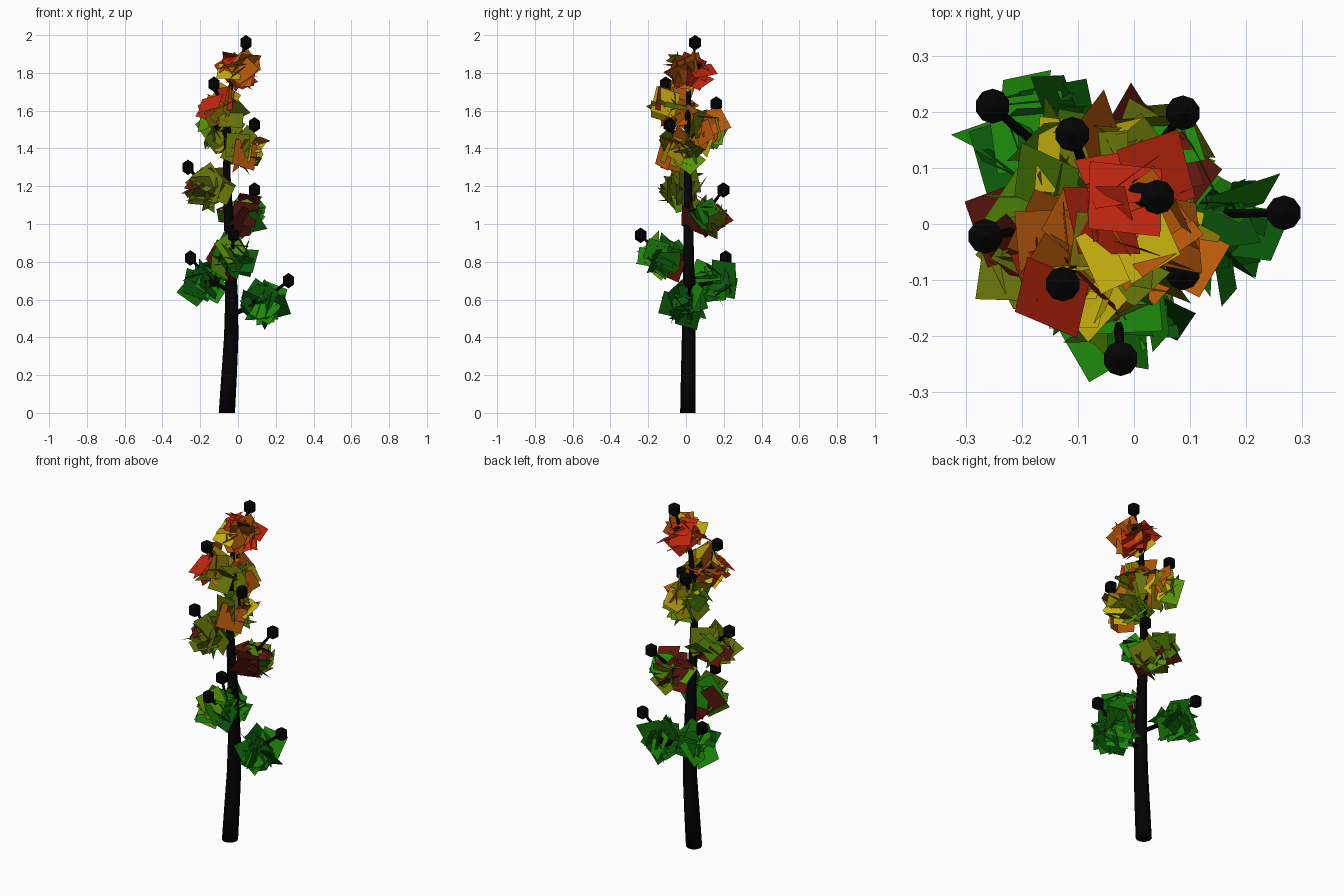
import bpy, bmesh, math, random
from mathutils import Vector, Matrix

if "Cube" in bpy.data.objects:
    bpy.data.objects.remove(bpy.data.objects["Cube"])

random.seed(5)


def material(name, rgb):
    m = bpy.data.materials.new(name)
    m.diffuse_color = (*rgb, 1)
    m.use_nodes = True
    m.node_tree.nodes["Principled BSDF"].inputs["Base Color"].default_value = m.diffuse_color
    return m


BARK = material("bark", (0.001, 0.001, 0.001))
LEAF = {
    "deep": material("deep_green", (0.003, 0.1, 0.003)),
    "green": material("green", (0.012, 0.25, 0.003)),
    "lime": material("lime", (0.1, 0.3, 0.002)),
    "olive": material("olive", (0.13, 0.17, 0.002)),
    "wine": material("wine", (0.11, 0.008, 0.004)),
    "yellow": material("yellow", (0.55, 0.42, 0.004)),
    "orange": material("orange", (0.48, 0.1, 0.003)),
    "red": material("red", (0.55, 0.02, 0.004)),
}


def add_object(name, bm, mats):
    me = bpy.data.meshes.new(name)
    bm.to_mesh(me)
    bm.free()
    for m in mats:
        me.materials.append(m)
    ob = bpy.data.objects.new(name, me)
    bpy.context.collection.objects.link(ob)
    return ob


def tube(bm, path, radii, sides):
    """Capped tube through the path with a radius at each point."""
    pts = [Vector(p) for p in path]
    rings = []
    for i, p in enumerate(pts):
        d = pts[min(i + 1, len(pts) - 1)] - pts[max(i - 1, 0)]
        if abs(d.z) > 0.9 * d.length and i == 0:
            d = Vector((0, 0, 1))
        q = Vector((0, 0, 1)).rotation_difference(d.normalized())
        rings.append([bm.verts.new(p + q @ Vector((radii[i] * math.cos(a), radii[i] * math.sin(a), 0)))
                      for a in (2 * math.pi * k / sides for k in range(sides))])
    for a, b in zip(rings, rings[1:]):
        for k in range(sides):
            j = (k + 1) % sides
            bm.faces.new((a[k], a[j], b[j], b[k]))
    bm.faces.new(rings[0][::-1])
    bm.faces.new(rings[-1])


def ball(bm, loc, rx, rz, rings):
    mat = Matrix.Translation(loc) @ Matrix.Diagonal((rx, rx, rz, 1))
    bmesh.ops.create_uvsphere(bm, u_segments=10, v_segments=rings, radius=1, matrix=mat)


# trunk
TRUNK = [(-0.059, 0.01, 0), (-0.047, 0.012, 0.2), (-0.036, 0.014, 0.4), (-0.034, 0.015, 0.6),
         (-0.043, 0.014, 0.9), (-0.06, 0.01, 1.25), (-0.055, 0.008, 1.5), (-0.04, 0.015, 1.72),
         (-0.01, 0.04, 1.84)]
bm = bmesh.new()
tube(bm, TRUNK, [0.043, 0.041, 0.038, 0.034, 0.028, 0.021, 0.017, 0.013, 0.01], 10)
trunk = add_object("trunk", bm, [BARK])
trunk.data.shade_smooth()


def trunk_at(z):
    for a, b in zip(TRUNK, TRUNK[1:]):
        if a[2] <= z <= b[2]:
            return Vector(a).lerp(Vector(b), (z - a[2]) / (b[2] - a[2]))
    return Vector(TRUNK[-1])


# branches: tip bud, foliage centre, leaf colours
BRANCHES = [
    ((0.267, 0.02, 0.70), (0.14, 0.005, 0.57), "deep deep deep green"),
    ((-0.252, 0.21, 0.82), (-0.165, 0.145, 0.69), "deep green green deep"),
    ((-0.024, -0.24, 0.94), (-0.03, -0.125, 0.82), "green green lime deep wine"),
    ((0.087, 0.198, 1.18), (0.025, 0.11, 1.05), "wine olive lime green wine"),
    ((-0.265, -0.022, 1.30), (-0.165, -0.02, 1.185), "olive lime olive olive wine"),
    ((0.087, -0.087, 1.525), (0.025, -0.04, 1.395), "orange olive olive yellow lime"),
    ((-0.11, 0.16, 1.635), (-0.09, 0.105, 1.5), "olive yellow olive orange lime"),
    ((-0.127, -0.107, 1.74), (-0.09, -0.07, 1.615), "yellow orange red olive orange"),
    ((0.042, 0.048, 1.96), (0.005, 0.01, 1.815), "orange red yellow orange red"),
]


def foliage(name, centre, colours):
    """Loose clump of large square leaves turned at random."""
    bm = bmesh.new()
    keys = list(dict.fromkeys(colours))
    for i in range(22):
        # even spread of directions around the centre
        u, az = 1 - (2 * i + 1) / 22, i * 2.39996 + random.uniform(-0.3, 0.3)
        s = math.sqrt(1 - u * u)
        d = Vector((s * math.cos(az), s * math.sin(az), u))
        off = d * random.uniform(0.045, 0.09)
        off.z *= 0.85
        lean = (0.8 * d + Vector([random.uniform(-1, 1) for _ in range(3)])).normalized()
        q = Vector((0, 0, 1)).rotation_difference(lean)
        spin = random.uniform(0, math.tau)
        r = random.uniform(0.075, 0.1)
        vs = []
        for k in range(4):
            a = spin + k * math.pi / 2
            vs.append(bm.verts.new(Vector(centre) + off + q @ Vector((r * math.cos(a), r * math.sin(a), 0))))
        f = bm.faces.new(vs)
        f.material_index = keys.index(colours[i % len(colours)])
    add_object(name, bm, [LEAF[k] for k in keys])


for n, (tip, centre, cols) in enumerate(BRANCHES, 1):
    tip, centre = Vector(tip), Vector(centre)
    start = trunk_at(centre.z - 0.05)
    # flattened knot where the branch turns upward
    knot = start.lerp(tip, 0.5)
    knot.z = tip.z - 0.12
    bm = bmesh.new()
    tube(bm, [start, knot, tip], [0.013, 0.011, 0.007], 6)
    add_object(f"branch_{n}", bm, [BARK])
    bm = bmesh.new()
    ball(bm, knot, 0.05, 0.034, 6)
    add_object(f"knot_{n}", bm, [BARK])
    # bud at the tip
    bm = bmesh.new()
    ball(bm, tip, 0.036, 0.041, 3)
    add_object(f"bud_{n}", bm, [BARK])
    foliage(f"foliage_{n}", centre, cols.split())
